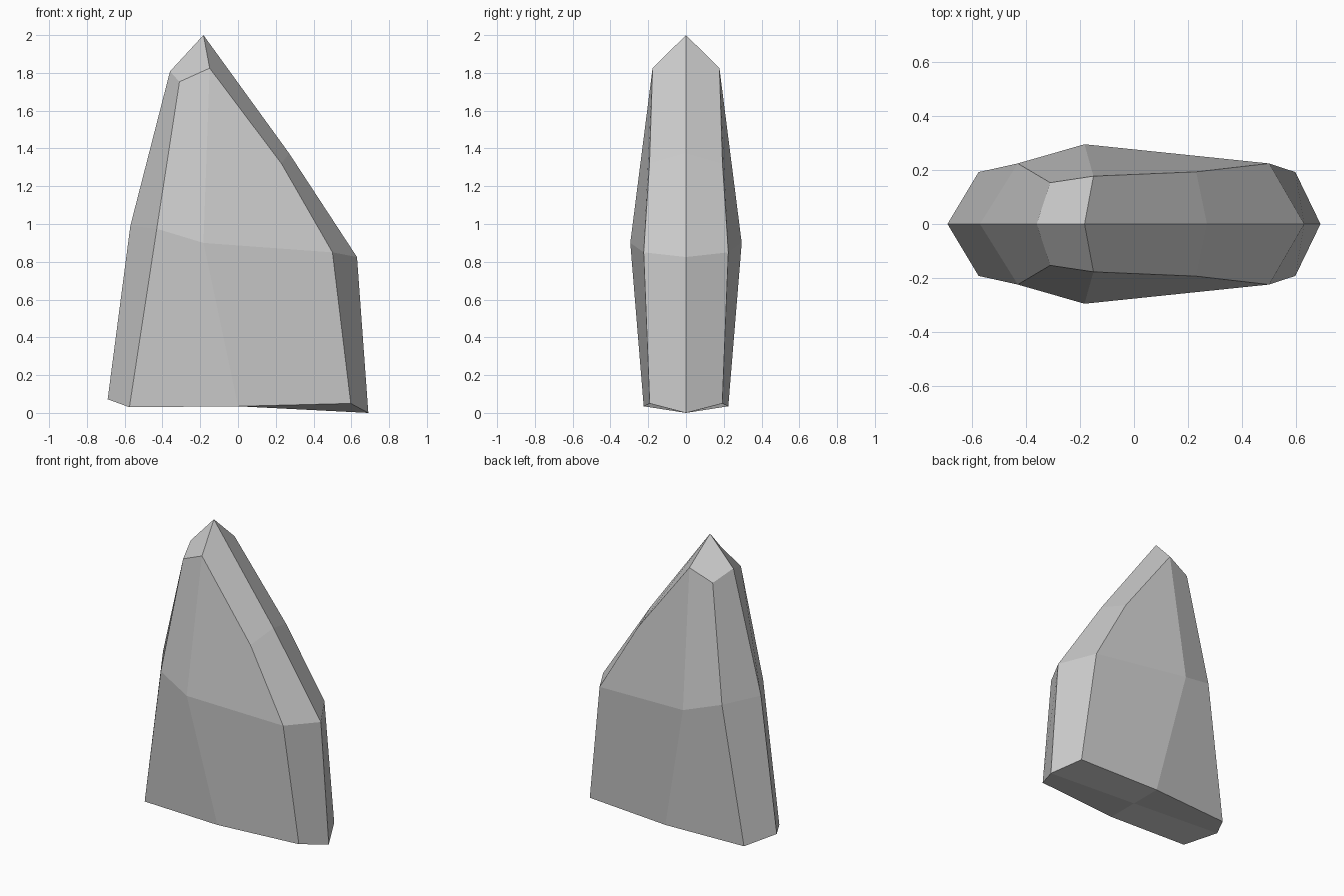
import bpy, bmesh

if "Cube" in bpy.data.objects:
    bpy.data.objects.remove(bpy.data.objects["Cube"])

# Outline on the centre plane (x, z), clockwise from the peak
rim = [(-0.183, 2.0), (0.27, 1.375), (0.63, 0.825), (0.69, 0.0),
       (0.0, 0.035), (-0.69, 0.072), (-0.57, 0.99), (-0.36, 1.808)]
# Matching bevelled outline of the broad side (x, y, z)
side = [(-0.15, 0.177, 1.825), (0.23, 0.193, 1.32), (0.50, 0.224, 0.85),
        (0.597, 0.192, 0.05), (0.0, 0.224, 0.035), (-0.575, 0.192, 0.03),
        (-0.43, 0.224, 0.975), (-0.31, 0.153, 1.753)]
bulge = (-0.183, 0.295, 0.90)

bm = bmesh.new()
outer = [bm.verts.new((x, 0, z)) for x, z in rim]
inner = [bm.verts.new(p) for p in side]
centre = bm.verts.new(bulge)

# Bevel band around the edge
for i in range(8):
    j = (i + 1) % 8
    bm.faces.new((outer[i], outer[j], inner[j], inner[i]))
# Four broad facets meeting at the bulge
for i in range(0, 8, 2):
    bm.faces.new((inner[i], inner[i + 1], inner[(i + 2) % 8], centre))

# Mirror to the other side of the stone
geom = bm.verts[:] + bm.edges[:] + bm.faces[:]
bmesh.ops.mirror(bm, geom=geom, axis='Y', merge_dist=0.001)
bmesh.ops.remove_doubles(bm, verts=bm.verts, dist=0.001)
bmesh.ops.recalc_face_normals(bm, faces=bm.faces)

mesh = bpy.data.meshes.new("standing_stone")
bm.to_mesh(mesh)
bm.free()
bpy.context.collection.objects.link(bpy.data.objects.new("standing_stone", mesh))
